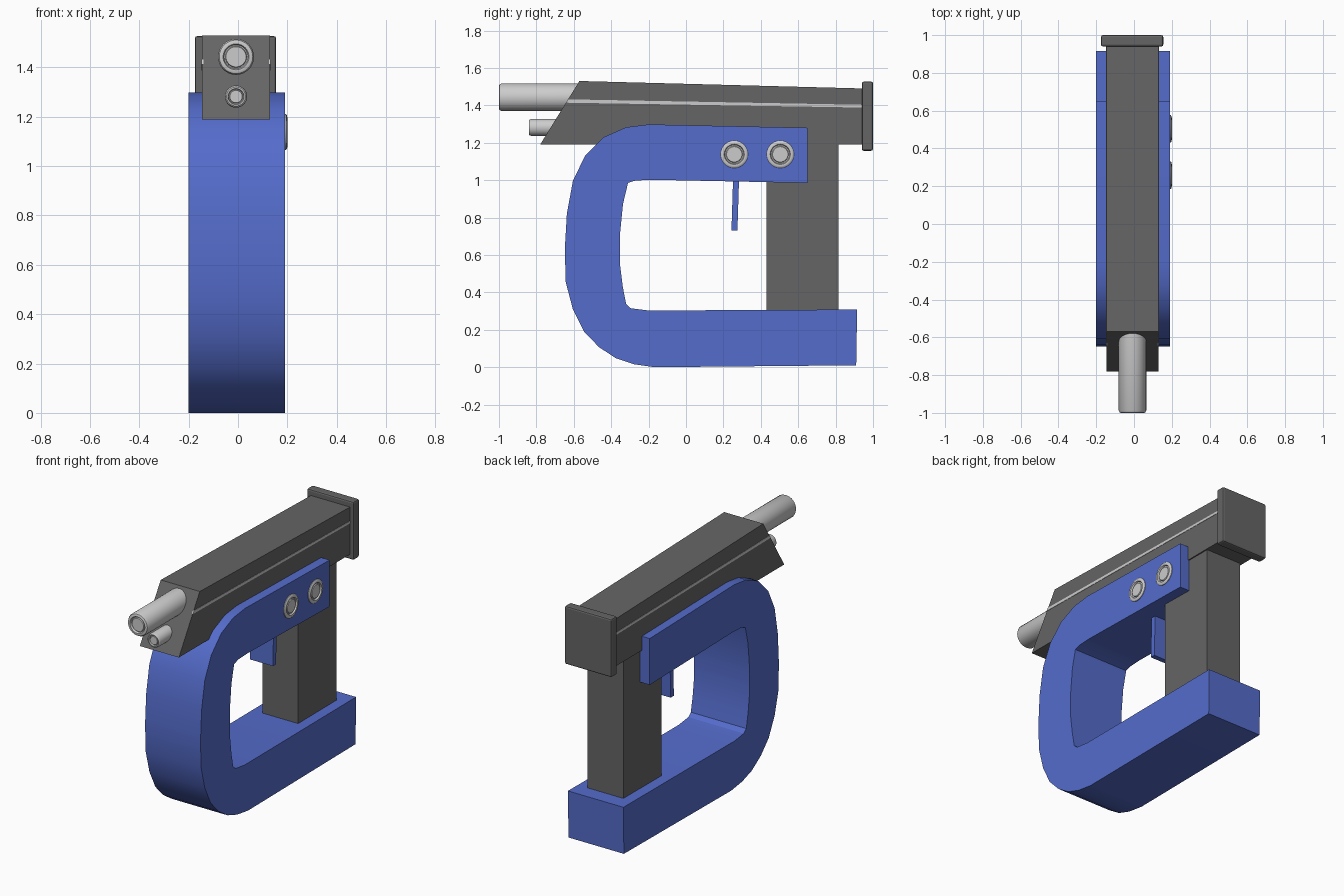
import bpy, bmesh, math
from mathutils import Vector, Matrix

if "Cube" in bpy.data.objects:
    bpy.data.objects.remove(bpy.data.objects["Cube"])


def material(name, color):
    m = bpy.data.materials.new(name)
    m.diffuse_color = color
    m.use_nodes = True
    m.node_tree.nodes["Principled BSDF"].inputs["Base Color"].default_value = m.diffuse_color
    return m


BLUE = material("blue_paint", (0.09, 0.15, 0.60, 1))
DARK = material("dark_grey", (0.13, 0.13, 0.13, 1))


def finish(name, bm, mat=None, smooth=0):
    bmesh.ops.recalc_face_normals(bm, faces=bm.faces)
    me = bpy.data.meshes.new(name)
    bm.to_mesh(me)
    bm.free()
    ob = bpy.data.objects.new(name, me)
    bpy.context.collection.objects.link(ob)
    if mat:
        me.materials.append(mat)
    if smooth:
        bpy.ops.object.select_all(action='DESELECT')
        ob.select_set(True)
        bpy.context.view_layer.objects.active = ob
        bpy.ops.object.shade_smooth_by_angle(angle=math.radians(smooth))
    return ob


def extrude_profile(name, pts, x0, x1, mat=None, smooth=0):
    """Side profile in (y, z), extruded from x0 to x1."""
    bm = bmesh.new()
    face = bm.faces.new([bm.verts.new((x0, y, z)) for y, z in pts])
    res = bmesh.ops.extrude_face_region(bm, geom=[face])
    verts = [g for g in res["geom"] if isinstance(g, bmesh.types.BMVert)]
    bmesh.ops.translate(bm, verts=verts, vec=(x1 - x0, 0, 0))
    return finish(name, bm, mat, smooth)


def turned(name, profile, base, direction, segs=32):
    """Revolve (radius, height) pairs around direction, capped at both ends."""
    bm = bmesh.new()
    rot = Vector((0, 0, 1)).rotation_difference(Vector(direction)).to_matrix().to_4x4()
    mat = Matrix.Translation(base) @ rot
    rings = []
    for r, h in profile:
        rings.append([bm.verts.new(mat @ Vector((r * math.cos(a), r * math.sin(a), h)))
                      for a in (2 * math.pi * i / segs for i in range(segs))])
    for lo, hi in zip(rings, rings[1:]):
        for i in range(segs):
            j = (i + 1) % segs
            bm.faces.new((lo[i], lo[j], hi[j], hi[i]))
    bm.faces.new(rings[0])
    bm.faces.new(rings[-1])
    return finish(name, bm, None, 30)


# C-shaped handle frame with base
outer = [(0.65, 1.28), (-0.2, 1.298), (-0.32, 1.283), (-0.44, 1.23), (-0.54, 1.13),
         (-0.605, 0.995), (-0.637, 0.82), (-0.648, 0.63), (-0.643, 0.455),
         (-0.605, 0.31), (-0.545, 0.19), (-0.465, 0.107), (-0.375, 0.048),
         (-0.28, 0.016), (-0.17, 0.0), (0.91, 0.01)]
inner = [(0.915, 0.308), (-0.2, 0.303), (-0.295, 0.315), (-0.32, 0.337),
         (-0.338, 0.43), (-0.353, 0.55), (-0.353, 0.71), (-0.337, 0.872),
         (-0.31, 0.985), (-0.27, 0.998), (-0.18, 1.002), (0.65, 0.985)]
extrude_profile("handle_frame", outer + inner, -0.2, 0.19, BLUE, 30)

# Main body and rear grip column
extrude_profile("body", [(-0.57, 1.53), (0.95, 1.49), (0.95, 1.19), (-0.78, 1.19)],
                -0.145, 0.13, DARK)
extrude_profile("grip_column", [(0.43, 0.28), (0.815, 0.28), (0.815, 1.22), (0.43, 1.22)],
                -0.13, 0.122, DARK)

# Light trim strip on both sides of the body
for side, x0, x1 in (("right", 0.125, 0.132), ("left", -0.147, -0.14)):
    extrude_profile("trim_strip_" + side,
                    [(-0.631, 1.432), (0.94, 1.403), (0.94, 1.388), (-0.642, 1.414)], x0, x1)

# Back plate with softened edges
plate = extrude_profile("back_plate",
                        [(0.94, 1.157), (1.0, 1.157), (1.0, 1.527), (0.94, 1.527)],
                        -0.175, 0.155, DARK)
bev = plate.modifiers.new("edge_bevel", 'BEVEL')
bev.width = 0.01
bev.segments = 2

# Trigger
extrude_profile("trigger", [(0.253, 1.05), (0.285, 1.05), (0.275, 0.73), (0.243, 0.73)],
                -0.085, 0.075, BLUE)


# Barrels with a recessed end disc
def barrel(name, r, z, y_back, length):
    turned(name, [(r, 0), (r, length - 0.012), (r * 0.93, length - 0.003), (r * 0.85, length),
                  (r * 0.72, length), (r * 0.66, length - 0.012),
                  (r * 0.60, length - 0.012), (r * 0.56, length - 0.004)],
           (-0.008, y_back, z), (0, -1, 0))


barrel("upper_barrel", 0.073, 1.443, -0.50, 0.50)
barrel("lower_barrel", 0.045, 1.282, -0.60, 0.24)

# Bolts on the right side of the handle
for i, y in enumerate((0.258, 0.504)):
    turned("bolt_%d" % (i + 1),
           [(0.073, 0), (0.073, 0.014), (0.068, 0.018), (0.060, 0.020), (0.054, 0.019),
            (0.050, 0.010), (0.044, 0.010), (0.041, 0.016)],
           (0.18, y, 1.138), (1, 0, 0))
